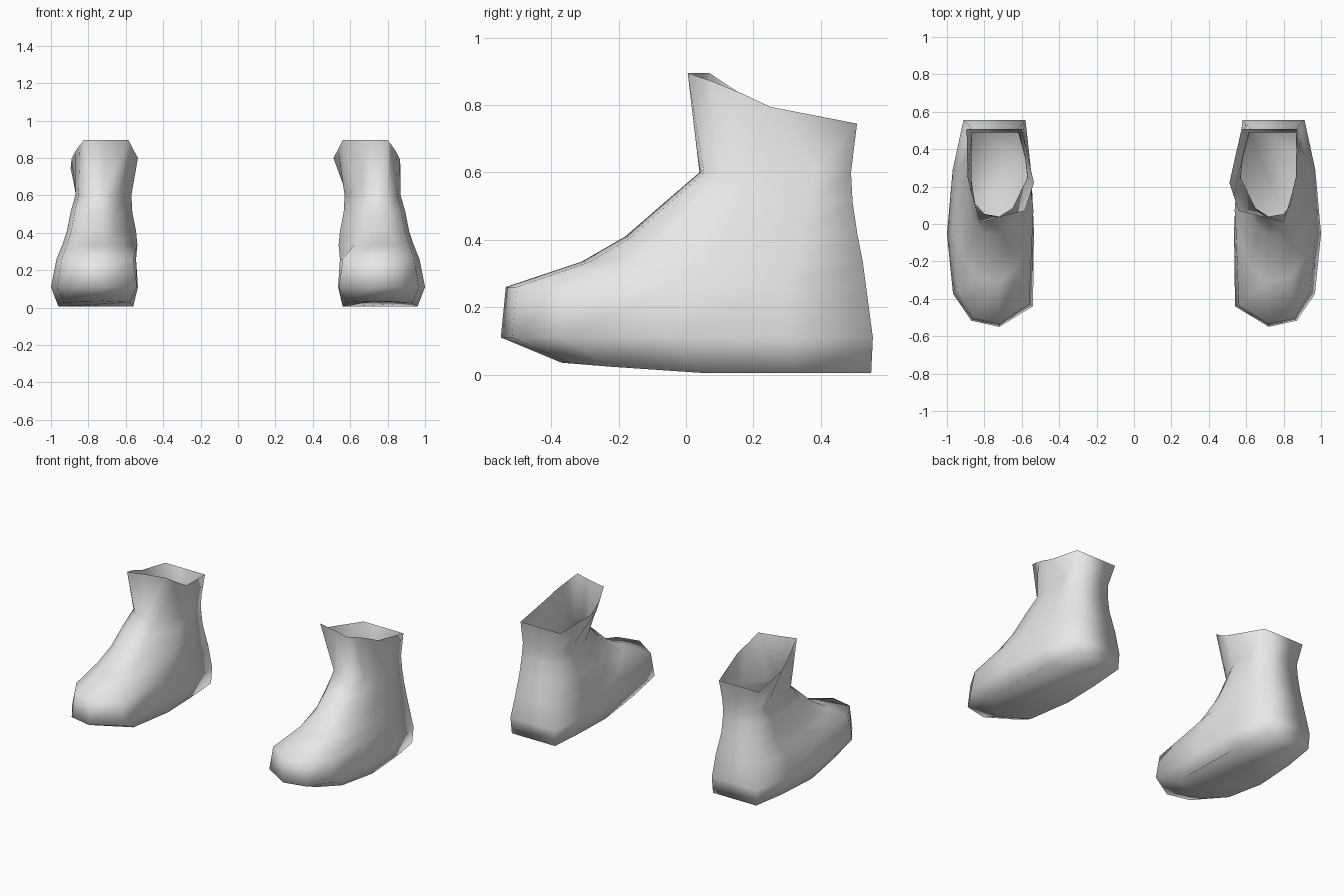
import bpy, bmesh

cube = bpy.data.objects.get("Cube")
if cube:
    bpy.data.objects.remove(cube, do_unlink=True)

# One plain grey for both boots
grey = bpy.data.materials.new("light_grey")
grey.use_nodes = True
grey.diffuse_color = (0.8, 0.8, 0.8, 1)
bsdf = next(n for n in grey.node_tree.nodes if n.type == 'BSDF_PRINCIPLED')
bsdf.inputs["Base Color"].default_value = (0.8, 0.8, 0.8, 1)
bsdf.inputs["Roughness"].default_value = 0.6

TIP_X = 0.72
# Horizontal sections, sole to ankle:
# z, front y, back y, outer x, inner x, toe outer x, toe inner x, heel outer x, heel inner x
SECTIONS = [
    (0.005, -0.37, 0.55, 0.960, 0.560, 0.84, 0.58, 0.905, 0.585),
    (0.11, -0.55, 0.555, 1.000, 0.535, 0.87, 0.54, 0.912, 0.580),
    (0.26, -0.535, 0.535, 0.970, 0.545, 0.86, 0.56, 0.890, 0.595),
    (0.335, -0.31, 0.525, 0.940, 0.538, 0.84, 0.62, 0.880, 0.610),
    (0.41, -0.18, 0.51, 0.915, 0.545, 0.82, 0.65, 0.875, 0.620),
    (0.51, -0.065, 0.495, 0.895, 0.565, 0.81, 0.66, 0.870, 0.620),
    (0.60, 0.04, 0.49, 0.870, 0.570, 0.80, 0.65, 0.865, 0.615),
]
# Slanted open rim of the cuff, in the same point order as the sections
CUFF = [(0.70, 0.036, 0.895), (0.80, 0.005, 0.895), (0.82, 0.08, 0.87),
        (0.845, 0.165, 0.835), (0.865, 0.25, 0.795), (0.87, 0.508, 0.745),
        (0.575, 0.508, 0.745), (0.51, 0.22, 0.80), (0.535, 0.145, 0.845),
        (0.56, 0.07, 0.895)]


def section(z, yf, yb, xo, xi, toe_o, toe_i, heel_o, heel_i):
    """Ten points: toe tip, outer side, heel, inner side."""
    plan = [(TIP_X, 0.0), (toe_o, 0.03), (toe_o * 0.25 + xo * 0.75, 0.16),
            (xo, 0.45), (heel_o * 0.35 + xo * 0.65, 0.76), (heel_o, 1.0),
            (heel_i, 1.0), (heel_i * 0.3 + xi * 0.7, 0.74), (xi, 0.46),
            (toe_i, 0.10)]
    ring = []
    for x, g in plan:
        y = yf + g * (yb - yf)
        # the sole curls up towards the toe
        lift = 0.03 * max(0, -y) / 0.37 if z < 0.05 else 0
        ring.append((x, y, z + lift))
    return ring


def make_boot(name, side, cuff_shift):
    rings = [section(*s) for s in SECTIONS]
    rings.append([(x + cuff_shift, y, z) for x, y, z in CUFF])
    bm = bmesh.new()
    loops = []
    for ring in rings:
        loop = [bm.verts.new((side * x, y, z)) for x, y, z in ring]
        loops.append(loop if side > 0 else loop[::-1])
    # Upper and shaft
    for low, high in zip(loops, loops[1:]):
        for i in range(len(low)):
            j = (i + 1) % len(low)
            bm.faces.new((low[i], low[j], high[j], high[i]))
    # Closed sole; the cuff stays open
    bm.faces.new(loops[0][::-1])
    for f in bm.faces:
        f.smooth = True
    mesh = bpy.data.meshes.new(name)
    bm.to_mesh(mesh)
    bm.free()
    mesh.materials.append(grey)
    boot = bpy.data.objects.new(name, mesh)
    bpy.context.collection.objects.link(boot)


make_boot("left_boot", 1, 0.0)
make_boot("right_boot", -1, 0.025)
